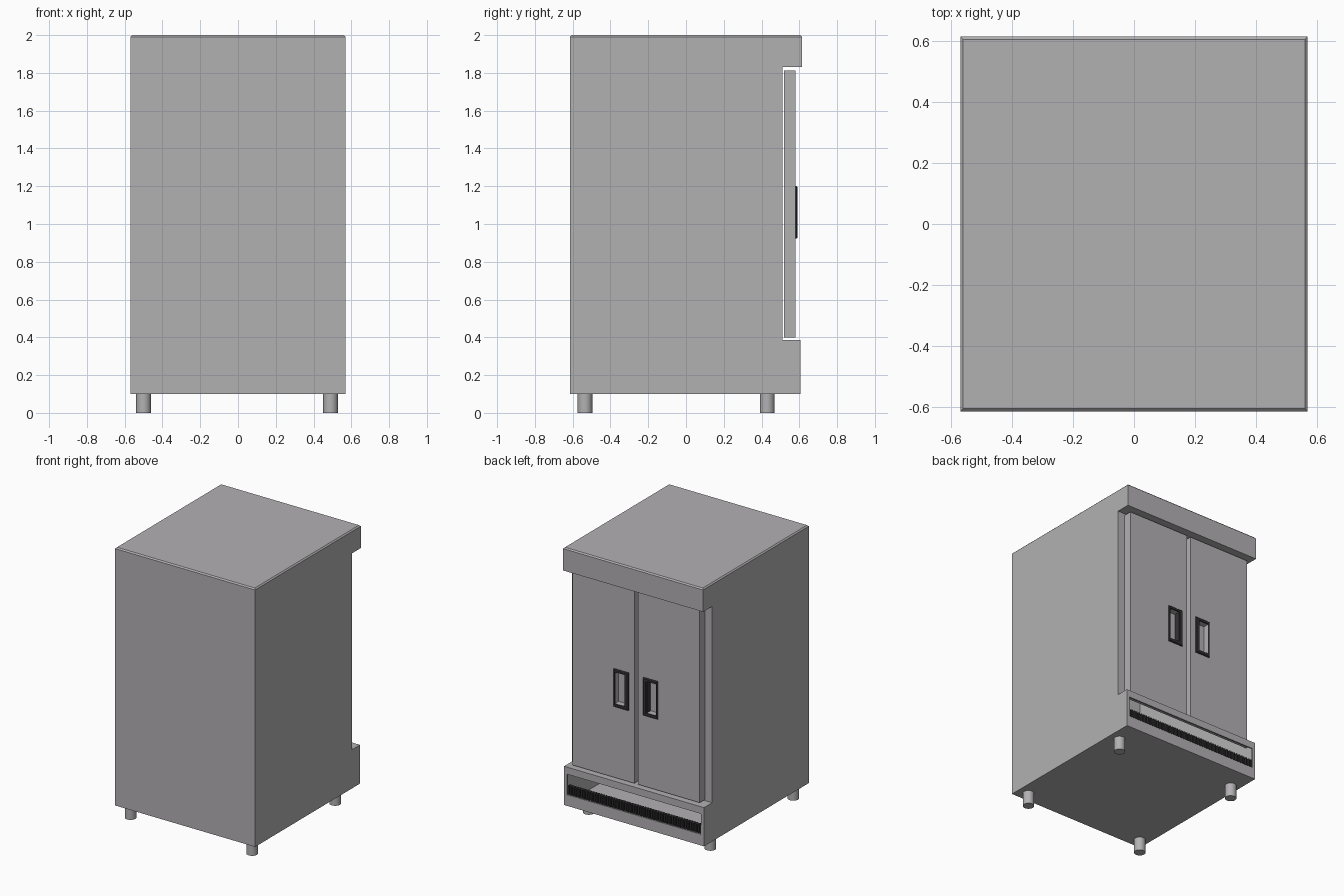
import bpy, bmesh
from mathutils import Matrix, Vector

if "Cube" in bpy.data.objects:
    bpy.data.objects.remove(bpy.data.objects["Cube"])


def material(name, rgb):
    m = bpy.data.materials.new(name)
    m.diffuse_color = (*rgb, 1)
    m.use_nodes = True
    m.node_tree.nodes["Principled BSDF"].inputs["Base Color"].default_value = m.diffuse_color
    return m


STEEL = material("brushed steel grey", (0.45, 0.44, 0.45))
DARK = material("dark plastic", (0.035, 0.035, 0.035))


def finish(name, bm, mat):
    bmesh.ops.recalc_face_normals(bm, faces=bm.faces)
    me = bpy.data.meshes.new(name)
    bm.to_mesh(me)
    bm.free()
    me.materials.append(mat)
    ob = bpy.data.objects.new(name, me)
    bpy.context.collection.objects.link(ob)
    return ob


def add_box(bm, x, y, z):
    lo, hi = Vector((min(x), min(y), min(z))), Vector((max(x), max(y), max(z)))
    m = Matrix.Translation((lo + hi) / 2) @ Matrix.Diagonal((*(hi - lo), 1))
    return bmesh.ops.create_cube(bm, size=1, matrix=m)["verts"]


def box(name, x, y, z, mat):
    bm = bmesh.new()
    add_box(bm, x, y, z)
    return finish(name, bm, mat)


def cut(ob, cutter):
    mod = ob.modifiers.new("pocket", 'BOOLEAN')
    mod.object = cutter
    mod.operation = 'DIFFERENCE'
    mod.solver = 'EXACT'


# cabinet: hollow shell from a side profile (y, z)
W = 0.57
profile = [(-0.615, 0.1), (0.605, 0.1), (0.605, 0.385), (0.51, 0.385),
           (0.51, 1.83), (0.615, 1.83), (0.615, 2.0), (-0.615, 2.0)]
bm = bmesh.new()
side = bm.faces.new([bm.verts.new((-W, y, z)) for y, z in profile])
ext = bmesh.ops.extrude_face_region(bm, geom=[side], use_keep_orig=True)
bmesh.ops.translate(bm, vec=(2 * W, 0, 0),
                    verts=[v for v in ext["geom"] if isinstance(v, bmesh.types.BMVert)])
bmesh.ops.recalc_face_normals(bm, faces=bm.faces)
# chamfered top rim
rim = [e for e in bm.edges if all(v.co.z > 1.99 for v in e.verts)]
bmesh.ops.bevel(bm, geom=rim, offset=0.009, segments=1, affect='EDGES')
# vent opening with a thin lip in the base front
base = next(f for f in bm.faces if all(abs(v.co.y - 0.605) < 1e-4 for v in f.verts))
bmesh.ops.inset_individual(bm, faces=[base], thickness=0.03)
for v in base.verts:
    v.co.x = 0.546 if v.co.x > 0 else -0.546
    v.co.z = 0.333 if v.co.z > 0.24 else 0.182
bmesh.ops.inset_individual(bm, faces=[base], thickness=0.0)
for v in base.verts:
    v.co.y -= 0.01
bmesh.ops.delete(bm, geom=[base], context='FACES_ONLY')
finish("cabinet", bm, STEEL)

# dark vent grille filling the lower part of the opening
bm = bmesh.new()
for z in (0.182, 0.236):
    add_box(bm, (-0.546, 0.546), (0.575, 0.592), (z, z + 0.008))
n = 52
for i in range(n):
    x = -0.54 + 1.08 * i / (n - 1)
    add_box(bm, (x - 0.006, x + 0.006), (0.572, 0.6), (0.182, 0.246))
finish("vent_grille", bm, DARK)

# doors with pocket handles
for s, label in ((-1, "left"), (1, "right")):
    pocket = box(label + "_pocket_cutter", (s * 0.085, s * 0.17), (0.54, 0.7),
                 (0.945, 1.18), STEEL)
    pocket.hide_render = True
    pocket.hide_viewport = False
    pocket.display_type = 'WIRE'
    door = box(label + "_door", (s * 0.015, s * 0.518), (0.518, 0.58), (0.398, 1.812), STEEL)
    cut(door, pocket)
    # bevelled dark handle frame
    bm = bmesh.new()
    add_box(bm, (s * 0.06, s * 0.18), (0.578, 0.591), (0.922, 1.2))
    edges = [e for e in bm.edges if all(v.co.y > 0.59 for v in e.verts)]
    bmesh.ops.bevel(bm, geom=edges, offset=0.006, segments=1, affect='EDGES')
    frame = finish(label + "_handle_frame", bm, DARK)
    cut(frame, pocket)
    # dark grip on the inner side of the pocket
    box(label + "_handle_grip", (s * 0.084, s * 0.09), (0.541, 0.585), (0.945, 1.18), DARK)

# apply the pocket cuts, then remove the cutters
dg = bpy.context.evaluated_depsgraph_get()
cut_obs = [o for o in bpy.data.objects if o.modifiers]
meshes = [bpy.data.meshes.new_from_object(o.evaluated_get(dg)) for o in cut_obs]
for o, me in zip(cut_obs, meshes):
    mat = DARK if "handle" in o.name else STEEL
    o.modifiers.clear()
    o.data = me
    me.materials.clear()
    me.materials.append(mat)
    me.polygons.foreach_set("material_index", [0] * len(me.polygons))
for o in [o for o in bpy.data.objects if o.name.endswith("cutter")]:
    bpy.data.objects.remove(o)

# round feet
for x in (-0.5, 0.49):
    for y, label in ((-0.535, "front"), (0.43, "rear")):
        bm = bmesh.new()
        bmesh.ops.create_cone(bm, cap_ends=True, segments=24, radius1=0.039, radius2=0.039,
                              depth=0.102, matrix=Matrix.Translation((x, y, 0.051)))
        foot = finish(label + ("_right_foot" if x > 0 else "_left_foot"), bm, STEEL)
        for p in foot.data.polygons:
            p.use_smooth = abs(p.normal.z) < 0.5
